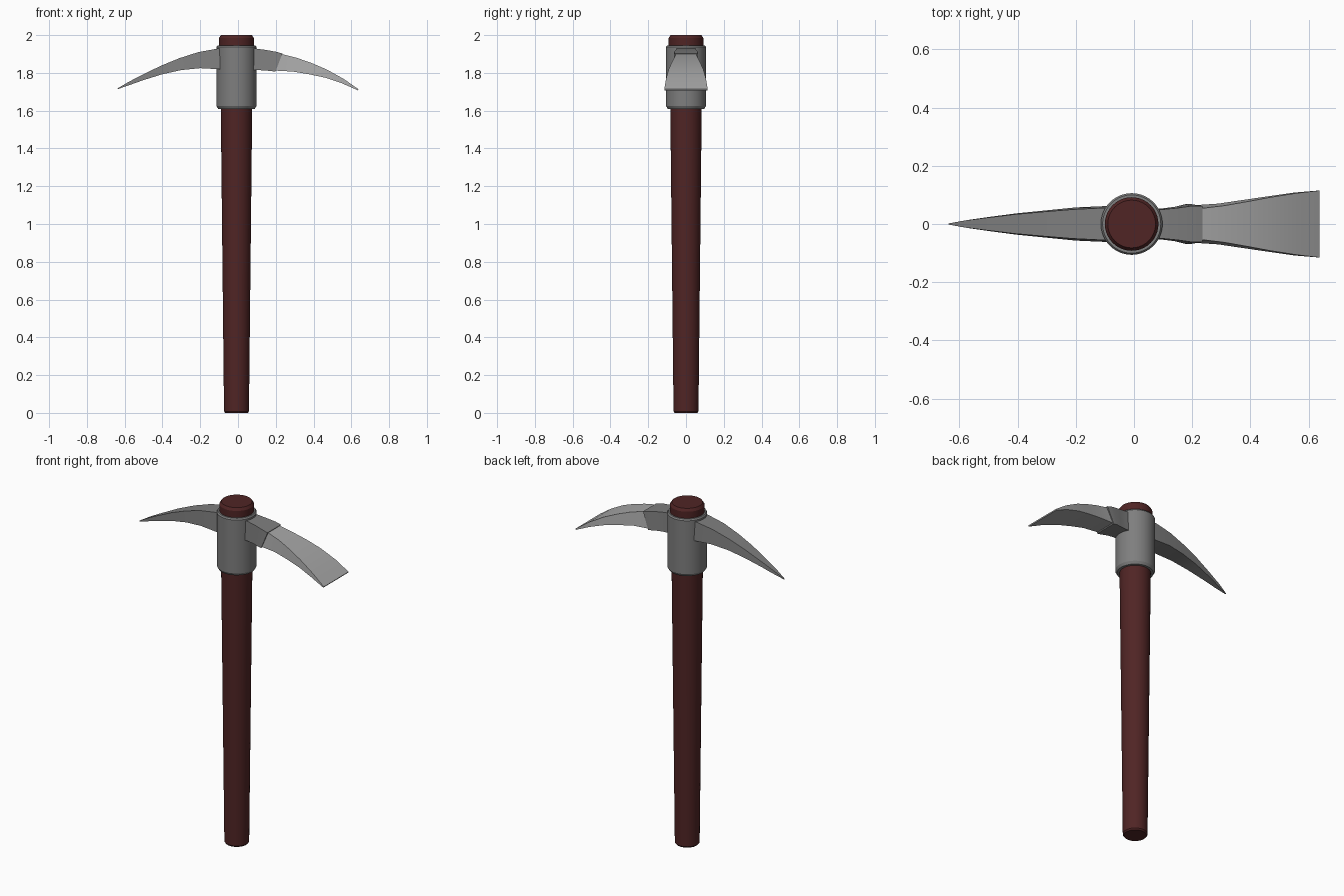
import bpy
import bmesh
import math

cube = bpy.data.objects.get("Cube")
if cube:
    bpy.data.objects.remove(cube, do_unlink=True)

AXIS_X = -0.008  # centre line of the handle


def material(name, color, roughness):
    mat = bpy.data.materials.new(name)
    mat.use_nodes = True
    mat.diffuse_color = color
    bsdf = mat.node_tree.nodes["Principled BSDF"]
    bsdf.inputs["Base Color"].default_value = color
    bsdf.inputs["Roughness"].default_value = roughness
    return mat


wood = material("dark red wood", (0.080, 0.018, 0.018, 1), 0.6)
steel = material("grey steel", (0.21, 0.21, 0.21, 1), 0.5)
edge_steel = material("light ground steel", (0.39, 0.39, 0.39, 1), 0.5)


def finish(name, bm, mat, angle=30):
    bmesh.ops.recalc_face_normals(bm, faces=bm.faces)
    mesh = bpy.data.meshes.new(name)
    bm.to_mesh(mesh)
    bm.free()
    mesh.materials.append(mat)
    obj = bpy.data.objects.new(name, mesh)
    bpy.context.collection.objects.link(obj)
    bpy.ops.object.select_all(action="DESELECT")
    obj.select_set(True)
    bpy.context.view_layer.objects.active = obj
    bpy.ops.object.shade_smooth_by_angle(angle=math.radians(angle))
    return obj


def loft(name, rings, mat, angle=30):
    """Skin a row of point rings and cap both ends."""
    bm = bmesh.new()
    loops = [[bm.verts.new(p) for p in ring] for ring in rings]
    n = len(loops[0])
    for a, b in zip(loops, loops[1:]):
        for i in range(n):
            j = (i + 1) % n
            bm.faces.new((a[i], a[j], b[j], b[i]))
    bm.faces.new(loops[0])
    bm.faces.new(loops[-1])
    return finish(name, bm, mat, angle)


def turned(name, profile, mat, segments=40):
    """Round part from (radius, height) pairs."""
    turns = [2 * math.pi * i / segments for i in range(segments)]
    rings = [[(AXIS_X + r * math.cos(t), r * math.sin(t), z) for t in turns]
             for r, z in profile]
    return loft(name, rings, mat)


def bar(name, sections, mat):
    """Four-sided bar; section = top x, top z, bottom x, bottom z, half widths."""
    rings = [[(xt, -wt, zt), (xt, wt, zt), (xb, wb, zb), (xb, -wb, zb)]
             for xt, zt, xb, zb, wt, wb in sections]
    return loft(name, rings, mat)


# Tapered handle with softened ends
turned("handle", [(0.060, 0), (0.066, 0.008), (0.083, 1.6),
                  (0.092, 1.94), (0.092, 1.985), (0.082, 2.0)], wood)

# Collar gripping the handle
turned("collar", [(0.085, 1.61), (0.097, 1.61), (0.106, 1.625),
                  (0.106, 1.938), (0.100, 1.946), (0.085, 1.946)], steel)

# Curved spike on the right
bar("spike", [
    (-0.03, 1.935, -0.03, 1.815, 0.056, 0.064),
    (-0.11, 1.928, -0.11, 1.820, 0.055, 0.061),
    (-0.21, 1.910, -0.20, 1.825, 0.050, 0.057),
    (-0.31, 1.878, -0.30, 1.815, 0.042, 0.047),
    (-0.41, 1.837, -0.40, 1.793, 0.033, 0.037),
    (-0.51, 1.788, -0.50, 1.762, 0.021, 0.024),
    (-0.58, 1.752, -0.57, 1.737, 0.012, 0.014),
    (-0.637, 1.718, -0.637, 1.714, 0.002, 0.002),
], steel)

# Flared neck between collar and blade
bar("neck", [
    (0.03, 1.932, 0.03, 1.815, 0.050, 0.054),
    (0.10, 1.928, 0.10, 1.815, 0.050, 0.054),
    (0.15, 1.921, 0.14, 1.813, 0.055, 0.059),
    (0.20, 1.912, 0.175, 1.810, 0.062, 0.068),
    (0.235, 1.903, 0.198, 1.806, 0.062, 0.068),
], steel)

# Widening blade on the left
bar("blade", [
    (0.20, 1.906, 0.17, 1.812, 0.053, 0.063),
    (0.235, 1.899, 0.20, 1.812, 0.054, 0.064),
    (0.31, 1.880, 0.29, 1.807, 0.063, 0.070),
    (0.39, 1.852, 0.37, 1.794, 0.077, 0.082),
    (0.47, 1.818, 0.46, 1.775, 0.092, 0.095),
    (0.56, 1.768, 0.55, 1.745, 0.106, 0.108),
    (0.637, 1.714, 0.634, 1.708, 0.115, 0.115),
], edge_steel)
